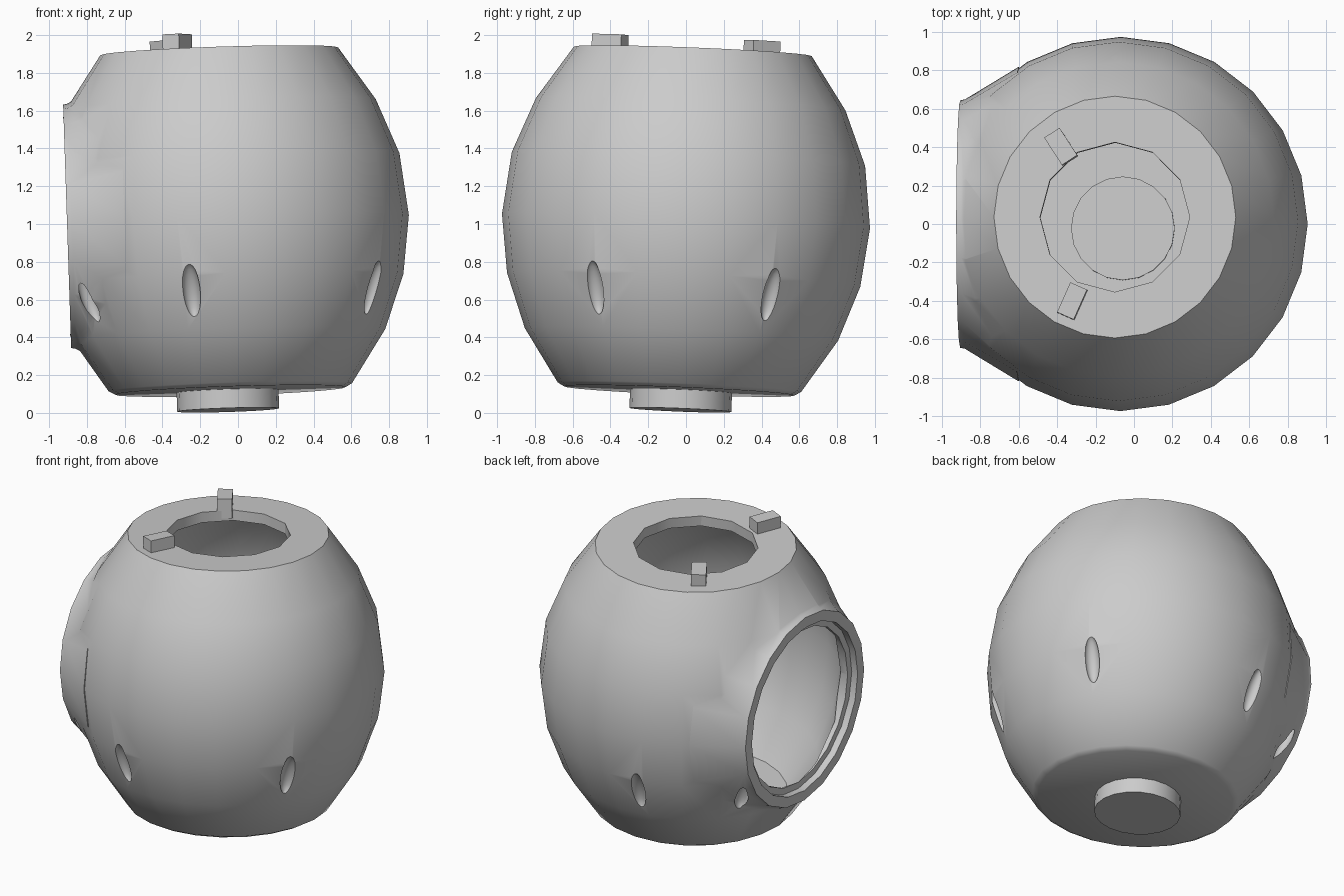
import bpy, bmesh, math
from mathutils import Matrix, Vector, Euler

cube = bpy.data.objects.get("Cube")
if cube:
    bpy.data.objects.remove(cube, do_unlink=True)

# Single flat colour
grey = bpy.data.materials.new("light grey")
grey.use_nodes = True
colour = (0.6, 0.6, 0.6, 1)
grey.diffuse_color = colour
grey.node_tree.nodes["Principled BSDF"].inputs["Base Color"].default_value = colour

# The whole vessel leans slightly
LEAN = Matrix.Translation((-0.07, 0, 1.015)) @ Euler((-0.04, -0.033, 0)).to_matrix().to_4x4()
TO_PORT = Matrix.Rotation(math.radians(-90), 4, 'Y')   # local z becomes -x


def finish(name, bm, matrix=Matrix()):
    bmesh.ops.transform(bm, matrix=LEAN @ matrix, verts=bm.verts)
    bmesh.ops.recalc_face_normals(bm, faces=bm.faces)
    mesh = bpy.data.meshes.new(name)
    bm.to_mesh(mesh)
    bm.free()
    mesh.materials.append(grey)
    obj = bpy.data.objects.new(name, mesh)
    bpy.context.collection.objects.link(obj)
    return obj


def lathe(name, profile, sides, matrix=Matrix()):
    """Closed solid of revolution from (radius, height) pairs."""
    bm = bmesh.new()
    rings = []
    for r, z in profile:
        angles = [2 * math.pi * i / sides for i in range(sides)]
        rings.append([bm.verts.new((r * math.cos(a), r * math.sin(a), z)) for a in angles])
    for low, high in zip(rings, rings[1:]):
        for i in range(sides):
            j = (i + 1) % sides
            bm.faces.new((low[i], low[j], high[j], high[i]))
    bm.faces.new(rings[0])
    bm.faces.new(rings[-1])
    return finish(name, bm, matrix)


def combine(target, tool, operation):
    mod = target.modifiers.new("cut", 'BOOLEAN')
    mod.operation, mod.solver, mod.object = operation, 'EXACT', tool
    bpy.context.view_layer.objects.active = target
    bpy.ops.object.modifier_apply(modifier=mod.name)
    bpy.data.objects.remove(tool, do_unlink=True)


def smooth(obj, degrees=30):
    bpy.ops.object.select_all(action='DESELECT')
    obj.select_set(True)
    bpy.context.view_layer.objects.active = obj
    bpy.ops.object.shade_smooth_by_angle(angle=math.radians(degrees))


# Barrel body with a flared side collar
outer = [(0.61, -0.9), (0.645, -0.88), (0.83, -0.6), (0.936, -0.31), (0.975, 0),
         (0.936, 0.33), (0.82, 0.62), (0.63, 0.9)]
body = lathe("body", outer, 24)
collar = lathe("collar", [(0.82, 0.53), (0.65, 0.81), (0.645, 0.835)], 20, TO_PORT)
combine(body, collar, 'UNION')

# Hollow interior, top mouth and stepped side port
inner = [(0.58, -0.83), (0.77, -0.58), (0.875, -0.3), (0.915, 0),
         (0.875, 0.32), (0.76, 0.6), (0.59, 0.83)]
combine(body, lathe("cavity", inner, 24), 'DIFFERENCE')
combine(body, lathe("mouth", [(0.39, 0.7), (0.39, 1.1)], 12), 'DIFFERENCE')
combine(body, lathe("port", [(0.53, 0.5), (0.53, 1.0)], 20, TO_PORT), 'DIFFERENCE')
combine(body, lathe("port_step", [(0.575, 0.79), (0.575, 1.0)], 20, TO_PORT), 'DIFFERENCE')

# Slender gouges round the lower half, mirrored front to back
for angle in (31, 102, 144):
    for side in (1, -1):
        bm = bmesh.new()
        bmesh.ops.create_uvsphere(bm, u_segments=16, v_segments=12, radius=1)
        place = (Matrix.Rotation(math.radians(side * angle), 4, 'Z')
                 @ Matrix.Translation((0.905, 0, -0.395))
                 @ Matrix.Rotation(math.radians(20), 4, 'Y')
                 @ Matrix.Diagonal((0.045, 0.047, 0.15, 1)))
        combine(body, finish("gouge", bm, place), 'DIFFERENCE')
smooth(body)

# Round peg under the base
peg = lathe("bottom_peg", [(0.27, -1.0), (0.27, -0.81)], 20,
            Matrix.Translation((-0.015, 0.01, 0)))
smooth(peg)

# Two small tabs on the top rim
for name, x, y, heading in (("back_tab", -0.28, 0.365, 123), ("front_tab", -0.22, -0.44, 246)):
    bm = bmesh.new()
    bmesh.ops.create_cube(bm, size=1)
    finish(name, bm, Matrix.Translation((x, y, 0.915))
           @ Matrix.Rotation(math.radians(heading), 4, 'Z')
           @ Matrix.Diagonal((0.17, 0.095, 0.13, 1)))
